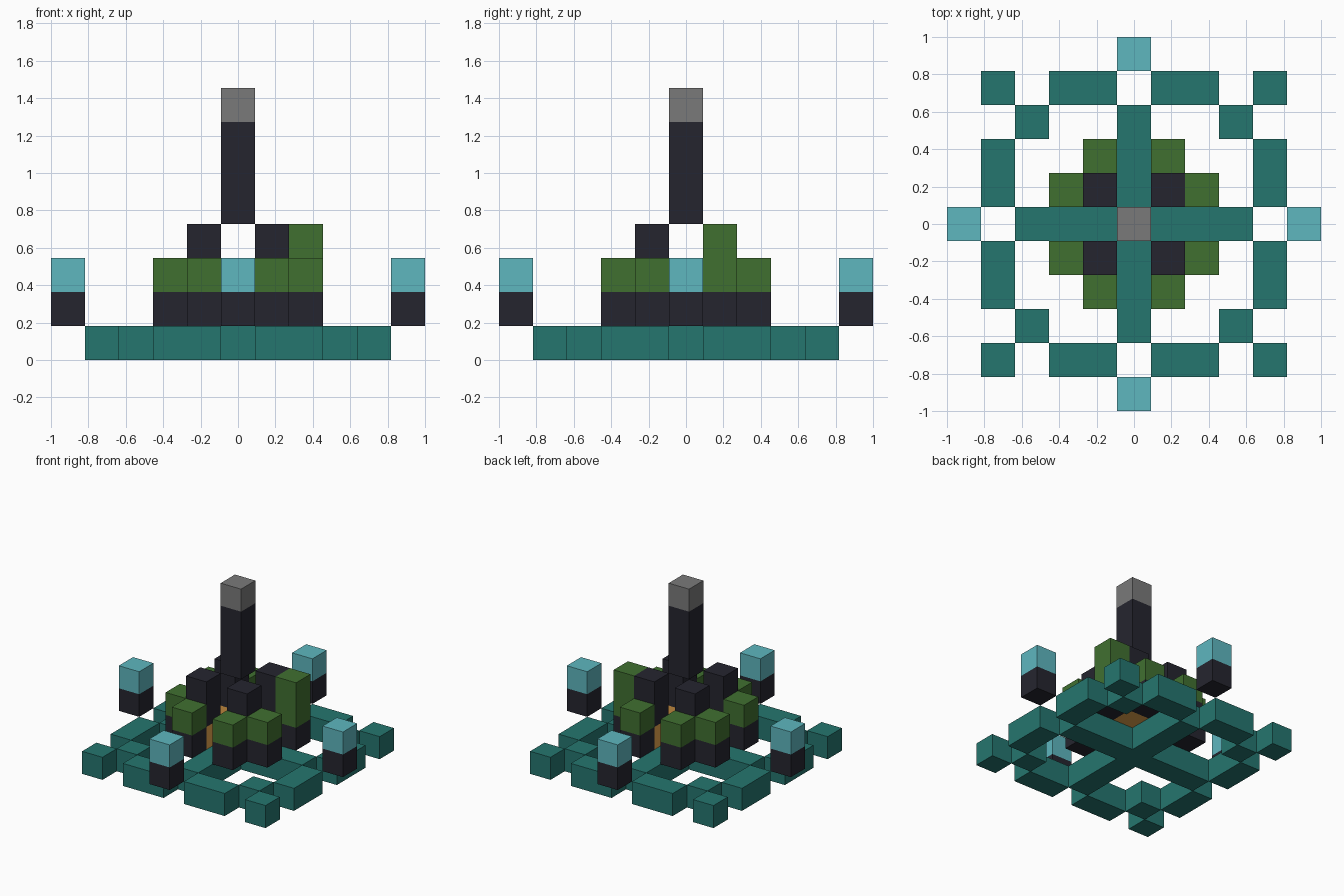
import bpy
from mathutils import Vector

cube = bpy.data.objects.get("Cube")
if cube:
    bpy.data.objects.remove(cube, do_unlink=True)

U = 2 / 11  # one block


def material(name, rgb):
    lin = [((c / 255 + 0.055) / 1.055) ** 2.4 for c in rgb]
    m = bpy.data.materials.new(name)
    m.use_nodes = True
    m.diffuse_color = (*lin, 1)
    m.node_tree.nodes["Principled BSDF"].inputs["Base Color"].default_value = (*lin, 1)
    return m


TEAL = material("deep teal", (37, 118, 111))
DARK = material("near black", (37, 37, 47))
GREEN = material("moss green", (64, 112, 48))
AQUA = material("light aqua", (94, 183, 191))
GREY = material("mid grey", (122, 122, 122))
ORANGE = material("warm orange", (245, 175, 82))


def block(name, mat, lo, hi=None):
    """Box filling the block cells from lo to hi, both included."""
    lo, hi = Vector(lo), Vector(hi or lo)
    size = hi - lo + Vector((1, 1, 1))
    centre = (lo + hi) / 2 + Vector((0, 0, 0.5))
    bpy.ops.mesh.primitive_cube_add(size=1, location=centre * U)
    ob = bpy.context.object
    ob.name = name
    ob.scale = size * U
    ob.data.materials.append(mat)


# Floor cross
block("floor_cross_long", TEAL, (-3, 0, 0), (3, 0, 0))
for s in (-1, 1):
    a, b = sorted((s, 3 * s))
    block("floor_cross_arm", TEAL, (0, a, 0), (0, b, 0))

for sx in (-1, 1):
    for sy in (-1, 1):
        # Floor border
        block("floor_corner", TEAL, (4 * sx, 4 * sy, 0))
        block("floor_diagonal", TEAL, (3 * sx, 3 * sy, 0))
        x0, x1 = sorted((sx, 2 * sx))
        y0, y1 = sorted((sy, 2 * sy))
        block("floor_edge_x", TEAL, (x0, 4 * sy, 0), (x1, 4 * sy, 0))
        block("floor_edge_y", TEAL, (4 * sx, y0, 0), (4 * sx, y1, 0))

        # Inner pillars on glowing bases
        block("inner_pillar_base", ORANGE, (sx, sy, 1))
        block("inner_pillar", DARK, (sx, sy, 2), (sx, sy, 3))

        # Outer ring of mossy pillars, one of them taller
        for x, y in ((sx, 2 * sy), (2 * sx, sy)):
            top = 3 if (x, y) == (2, 1) else 2
            block("outer_pillar_base", DARK, (x, y, 1))
            block("outer_pillar_moss", GREEN, (x, y, 2), (x, y, top))

# Floating side posts
for x, y in ((5, 0), (-5, 0), (0, 5), (0, -5)):
    block("side_post_base", DARK, (x, y, 1))
    block("side_post_cap", AQUA, (x, y, 2))

# Floating central spire
block("spire_shaft", DARK, (0, 0, 4), (0, 0, 6))
block("spire_cap", GREY, (0, 0, 7))
